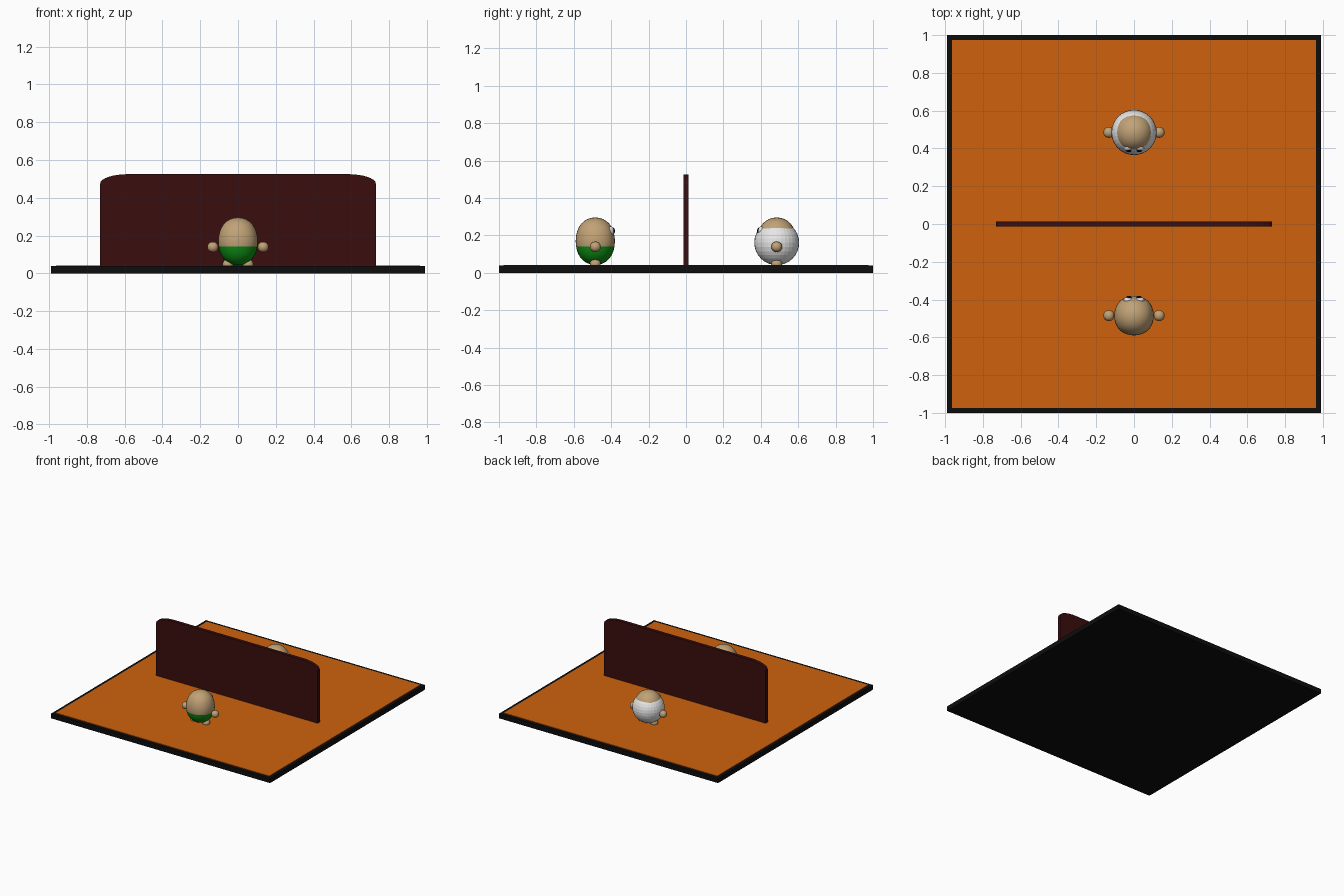
import bpy, bmesh, math
from mathutils import Matrix, Vector

if "Cube" in bpy.data.objects:
    bpy.data.objects.remove(bpy.data.objects["Cube"])


def mat(name, rgb):
    m = bpy.data.materials.new(name)
    m.diffuse_color = (*rgb, 1)
    m.use_nodes = True
    m.node_tree.nodes["Principled BSDF"].inputs["Base Color"].default_value = m.diffuse_color
    return m


BLACK = mat("black", (0.004, 0.004, 0.004))
ORANGE = mat("orange", (0.62, 0.12, 0.004))
MAROON = mat("dark_maroon", (0.042, 0.004, 0.004))
TAN = mat("tan", (0.53, 0.36, 0.18))
GREEN = mat("green", (0.004, 0.28, 0.007))
WHITE = mat("white", (0.8, 0.8, 0.8))


def finish(bm, name, mats, smooth=False):
    bmesh.ops.recalc_face_normals(bm, faces=bm.faces)
    me = bpy.data.meshes.new(name)
    bm.to_mesh(me)
    bm.free()
    for m in mats:
        me.materials.append(m)
    for p in me.polygons:
        p.use_smooth = smooth
    ob = bpy.data.objects.new(name, me)
    bpy.context.collection.objects.link(ob)
    return ob


def box(name, x, y, z0, z1, m):
    bm = bmesh.new()
    bmesh.ops.create_cube(bm, size=1, matrix=Matrix.Translation((0, 0, (z0 + z1) / 2))
                          @ Matrix.Diagonal((2 * x, 2 * y, z1 - z0, 1)))
    return finish(bm, name, [m])


def rounded_cube(radii, centre, level):
    """Subdivision-smoothed cube whose axis extents equal the radii."""
    bm = bmesh.new()
    bmesh.ops.create_cube(bm, size=2)
    ob = finish(bm, "tmp", [])
    mod = ob.modifiers.new("round", 'SUBSURF')
    mod.levels = level
    bpy.context.view_layer.update()
    ev = ob.evaluated_get(bpy.context.evaluated_depsgraph_get())
    bm = bmesh.new()
    bm.from_mesh(ev.to_mesh())
    ev.to_mesh_clear()
    bpy.data.objects.remove(ob)
    top = max(v.co.z for v in bm.verts)
    for v in bm.verts:
        v.co = Vector([c / top * r for c, r in zip(v.co, radii)]) + Vector(centre)
    return bm


def ball(radii, centre, seg, rings):
    bm = bmesh.new()
    bmesh.ops.create_uvsphere(bm, u_segments=seg, v_segments=rings, radius=1,
                              matrix=Matrix.Translation(centre) @ Matrix.Diagonal((*radii, 1)))
    return bm


# Board: black slab with an orange court surface
box("board", 0.99, 1.0, 0, 0.038, BLACK)
box("court_surface", 0.965, 0.975, 0.03, 0.042, ORANGE)

# Dividing wall with elliptical top corners
right = [(0.73, 0.03)]
for i in range(9):
    a = math.pi / 2 * i / 8
    right.append((0.58 + 0.15 * math.cos(a), 0.475 + 0.05 * math.sin(a)))
outline = right + [(-x, z) for x, z in reversed(right)]
bm = bmesh.new()
face = bm.faces.new([bm.verts.new((x, -0.0135, z)) for x, z in outline])
ext = bmesh.ops.extrude_face_region(bm, geom=[face])["geom"]
bmesh.ops.translate(bm, vec=(0, 0.027, 0),
                    verts=[g for g in ext if isinstance(g, bmesh.types.BMVert)])
finish(bm, "dividing_wall", [MAROON])


def player(prefix, y, turn, suit):
    """Egg-shaped player facing +y before turning."""
    parts = []
    # Egg body, green below the waist line
    waist = 0.142
    bm = rounded_cube((0.105, 0.105, 0.127), (0, 0, 0.169), 3)
    bmesh.ops.bisect_plane(bm, geom=bm.verts[:] + bm.edges[:] + bm.faces[:],
                           plane_co=(0, 0, waist), plane_no=(0, 0, 1))
    for f in bm.faces:
        f.material_index = int(f.calc_center_median().z < waist)
    parts.append(finish(bm, prefix + "_body", [TAN, GREEN], True))
    # Round white suit worn over the body
    if suit:
        bm = ball((0.12, 0.12, 0.12), (0, 0, 0.161), 32, 16)
        parts.append(finish(bm, prefix + "_suit", [WHITE]))
    for side, s in (("left", -1), ("right", 1)):
        # Hands and feet
        for limb, c in (("hand", (s * 0.133, 0, 0.139)), ("foot", (s * 0.053, 0, 0.047))):
            bm = rounded_cube((0.029, 0.029, 0.028), c, 2)
            parts.append(finish(bm, f"{prefix}_{side}_{limb}", [TAN], True))
        # Eyes
        bm = ball((0.025, 0.018, 0.027), (s * 0.03, 0.082, 0.222), 16, 10)
        parts.append(finish(bm, f"{prefix}_{side}_eye", [WHITE], True))
        bm = ball((0.015, 0.011, 0.018), (s * 0.028, 0.094, 0.224), 12, 8)
        parts.append(finish(bm, f"{prefix}_{side}_pupil", [BLACK], True))
    for ob in parts:
        ob.data.transform(Matrix.Translation((0, y, 0)) @ Matrix.Rotation(turn, 4, 'Z'))


player("front_player", -0.485, 0, False)
player("back_player", 0.485, math.pi, True)
